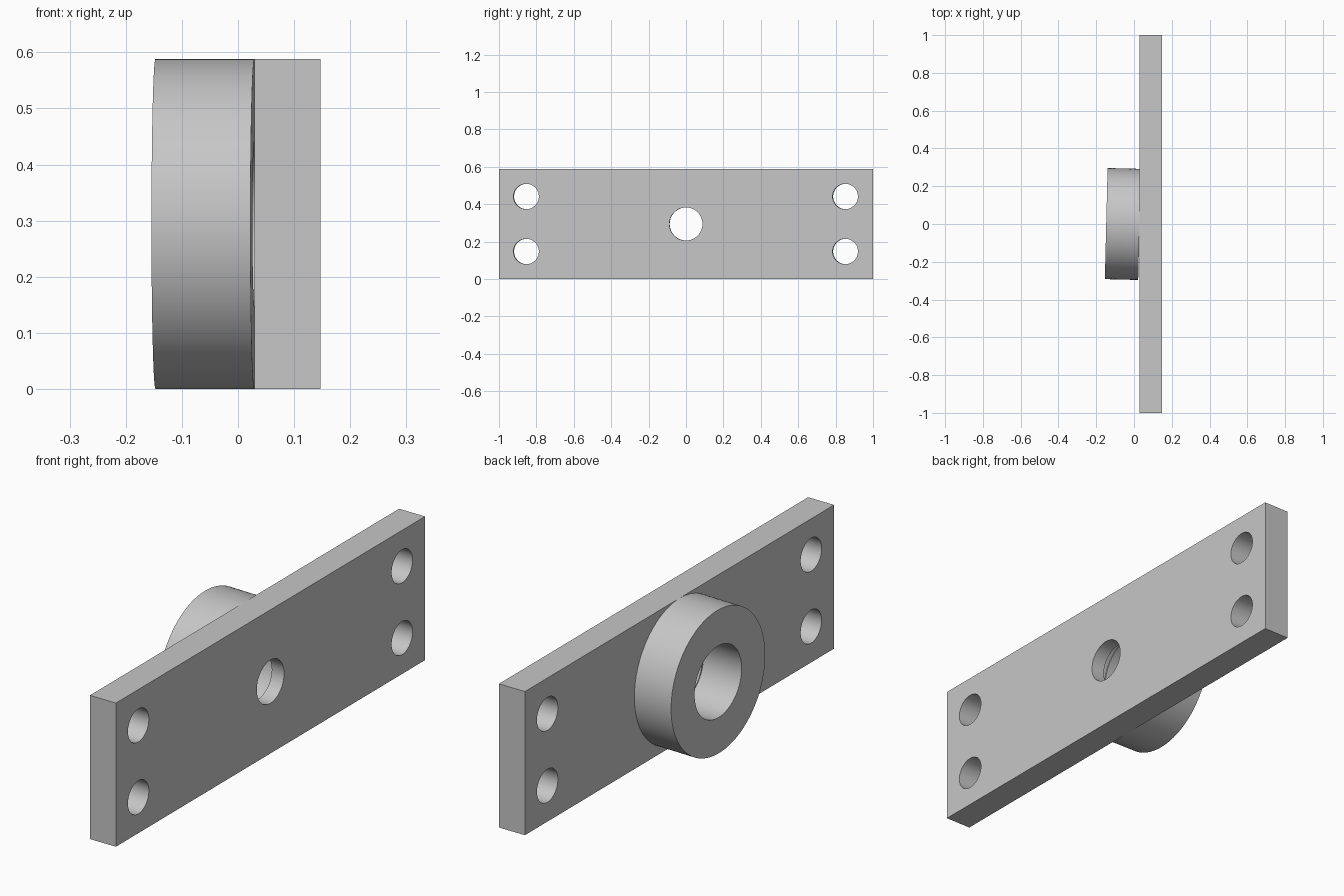
import bpy
import math

cube = bpy.data.objects.get("Cube")
if cube:
    bpy.data.objects.remove(cube, do_unlink=True)

U = 1 / 17                   # one design unit
LENGTH, HEIGHT = 34 * U, 10 * U
BACK, FRONT = -2.5 * U, 2.5 * U   # extent along x
SEAT = 0.5 * U               # plane where boss meets plate
MID = HEIGHT / 2
SIDES = 128

steel = bpy.data.materials.new("plain_grey")
steel.use_nodes = True
grey = (0.57, 0.57, 0.57, 1)
steel.diffuse_color = grey
steel.node_tree.nodes["Principled BSDF"].inputs["Base Color"].default_value = grey


def x_cylinder(name, radius, x0, x1, y=0, z=MID):
    """Cylinder along x, with a flat segment at its top and bottom."""
    bpy.ops.mesh.primitive_cylinder_add(vertices=SIDES, radius=radius, depth=x1 - x0)
    ob = bpy.context.object
    ob.name = name
    ob.rotation_mode = 'XYZ'
    ob.rotation_euler = (math.pi / SIDES, math.pi / 2, 0)
    ob.location = ((x0 + x1) / 2, y, z)
    return ob


def combine(target, tool, operation):
    """Apply a boolean and remove the tool object."""
    tool.hide_render = True
    mod = target.modifiers.new(operation.lower(), 'BOOLEAN')
    mod.operation, mod.solver, mod.object = operation, 'EXACT', tool
    bpy.context.view_layer.objects.active = target
    bpy.ops.object.modifier_apply(modifier=mod.name)
    bpy.data.objects.remove(tool, do_unlink=True)


# Mounting plate
bpy.ops.mesh.primitive_cube_add(size=1, location=((SEAT + FRONT) / 2, 0, MID))
plate = bpy.context.object
plate.name = "mounting_plate_with_boss"
plate.scale = (FRONT - SEAT, LENGTH, HEIGHT)
bpy.ops.object.transform_apply(location=True, rotation=True, scale=True)

# Round boss on the left-hand face
combine(plate, x_cylinder("boss", 5 * U, BACK, SEAT), 'UNION')

# Wide bore runs halfway into the plate, narrow hole goes right through
combine(plate, x_cylinder("bore_cutter", 2.5 * U, BACK - U, 1.5 * U), 'DIFFERENCE')
combine(plate, x_cylinder("centre_cutter", 1.5 * U, U, FRONT + U), 'DIFFERENCE')

# Four bolt holes
for side in (-1, 1):
    for level in (-1, 1):
        hole = x_cylinder("bolt_cutter", 1.15 * U, SEAT - U, FRONT + U,
                          side * 14.5 * U, MID + level * 2.5 * U)
        combine(plate, hole, 'DIFFERENCE')

# Finish
plate.data.materials.clear()
plate.data.materials.append(steel)
for face in plate.data.polygons:
    face.material_index = 0
bpy.ops.object.select_all(action='DESELECT')
plate.select_set(True)
bpy.context.view_layer.objects.active = plate
bpy.ops.object.shade_smooth_by_angle(angle=math.radians(30))
